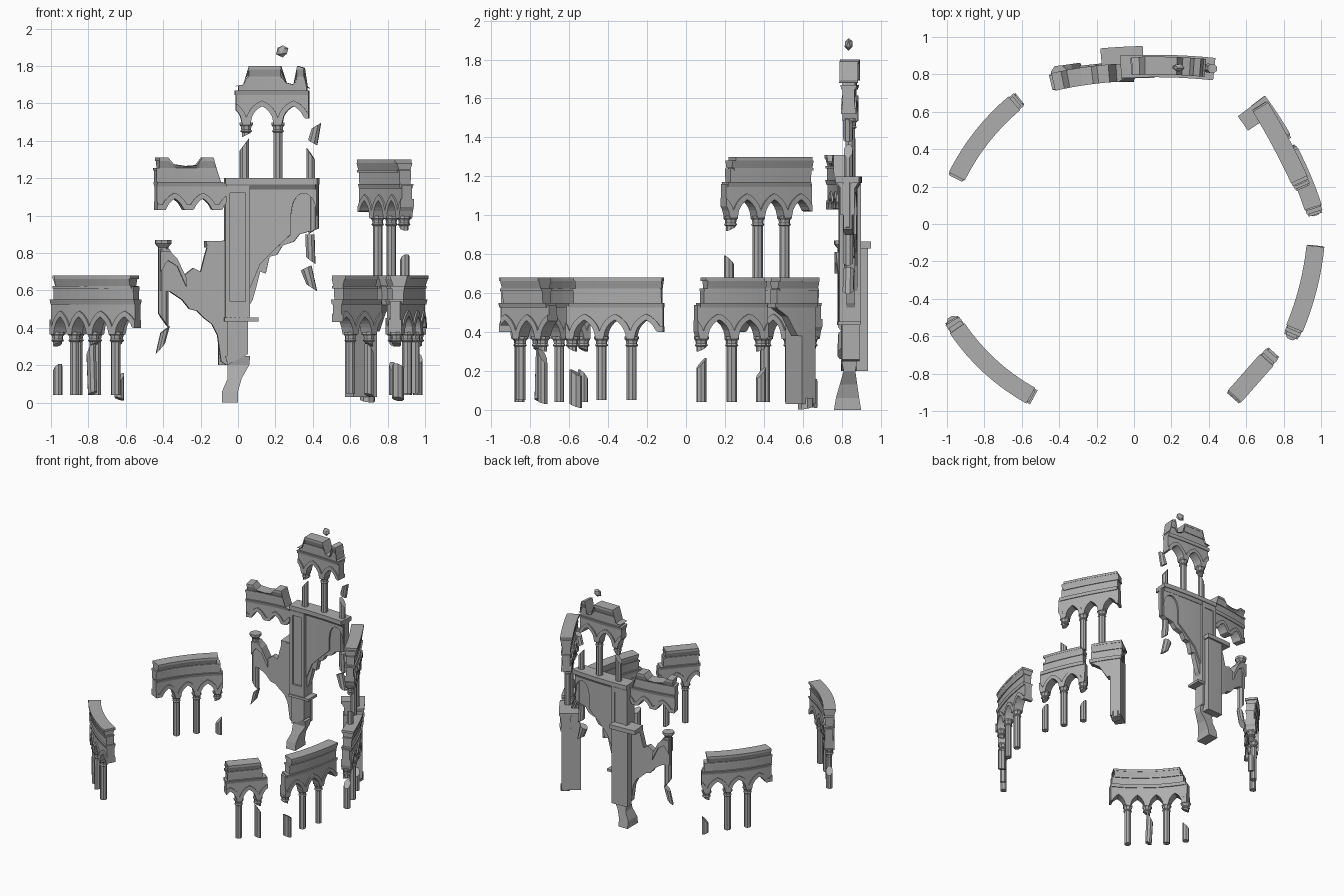
import bpy, bmesh, math, random
from mathutils import Vector

random.seed(4)
if "Cube" in bpy.data.objects:
    bpy.data.objects.remove(bpy.data.objects["Cube"])

stone = bpy.data.materials.new("grey_stone")
stone.use_nodes = True
GREY = (0.42, 0.42, 0.42, 1)
stone.diffuse_color = GREY
stone.node_tree.nodes["Principled BSDF"].inputs["Base Color"].default_value = GREY


def finish(name, bm):
    bmesh.ops.recalc_face_normals(bm, faces=bm.faces)
    mesh = bpy.data.meshes.new(name)
    bm.to_mesh(mesh)
    bm.free()
    mesh.materials.append(stone)
    bpy.context.collection.objects.link(bpy.data.objects.new(name, mesh))


class Frame:
    """Shallow arc in plan: s runs along it, d points away from the ring centre."""
    def __init__(self, p, q, sag, start=0.0):
        self.p, self.q, self.sag, self.start = Vector(p), Vector(q), sag, start
        self.length = (self.q - self.p).length
        t = (self.q - self.p) / self.length
        n = Vector((t.y, -t.x))
        self.n = n if n.dot(self.p + self.q) > 0 else -n

    def mid(self, s):
        t = (s - self.start) / self.length
        return self.p.lerp(self.q, t) + self.n * (4 * self.sag * t * (1 - t))

    def at(self, s, d, z):
        t = (self.mid(s + .01) - self.mid(s - .01)).normalized()
        n = Vector((t.y, -t.x))
        n = n if n.dot(self.n) > 0 else -n
        c = self.mid(s) + n * d
        return Vector((c.x, c.y, z))


def value(h, s):
    """Height from a number, a function or a broken line of points."""
    if callable(h):
        return h(s)
    if not isinstance(h, list):
        return h
    for (s0, z0), (s1, z1) in zip(h, h[1:]):
        if s <= s1:
            return z0 + (z1 - z0) * max(0, s - s0) / (s1 - s0)
    return h[-1][1]


def loft(name, sections):
    """Skin equal loops of points and close both ends."""
    bm = bmesh.new()
    loops = [[bm.verts.new(p) for p in sec] for sec in sections]
    n = len(loops[0])
    for a, b in zip(loops, loops[1:]):
        for i in range(n):
            bm.faces.new((a[i], a[(i + 1) % n], b[(i + 1) % n], b[i]))
    bm.faces.new(loops[0])
    bm.faces.new(loops[-1])
    finish(name, bm)


def strip(name, fr, a, b, bot, top, low, high=None, extra=()):
    """Masonry course along a frame; low and high are depth ranges."""
    high = high or low
    marks = {a, b} | {a + (b - a) * i / 8 for i in range(9)} | set(extra)
    for h in (bot, top):
        if isinstance(h, list):
            marks |= {p[0] for p in h}
    secs = []
    for s in sorted(m for m in marks if a <= m <= b):
        z1 = value(top, s)
        z0 = min(value(bot, s), z1 - .002)
        secs.append([fr.at(s, low[0], z0), fr.at(s, low[1], z0),
                     fr.at(s, high[1], z1), fr.at(s, high[0], z1)])
    loft(name, secs)


def column(name, fr, s, z0, z1, cut0=0, cut1=0, lean=0, r=.026):
    shaft(name, fr, s, [(r, z0, 0, cut0), (r, z1, lean, cut1)])


def shaft(name, fr, s, rings):
    """Octagonal rings of (radius, height, shift, tilt)."""
    secs = []
    for r, z, shift, tilt in rings:
        angles = [math.tau * (i + .5) / 8 for i in range(8)]
        secs.append([fr.at(s + shift + r * math.cos(w), r * math.sin(w), z + tilt * math.cos(w))
                     for w in angles])
    loft(name, secs)


def cornice(name, fr, a, b, top, worn=(0, 0), cap=9.0):
    """Stacked mouldings; worn ends step back towards the top."""
    cuts = [p[0] for p in cap] if isinstance(cap, list) else []
    for part, lo, hi, h0, h1, wear in (("string_course", .155, .13, .036, .043, .2),
                                       ("frieze", .13, .06, .032, .034, .6),
                                       ("lower_moulding", .07, .056, .04, .04, .8),
                                       ("cove", .056, .018, .034, .046, .9),
                                       ("top_slab", .018, 0, .048, .048, 1)):
        s0 = a + worn[0] * wear + random.uniform(-.006, .014)
        s1 = b - worn[1] * wear - random.uniform(-.006, .014)
        strip(f"{name}_{part}", fr, s0, s1, top - lo,
              lambda s, h=top - hi: min(h, value(cap, s)), (-h0, h0), (-h1, h1), cuts)


def arcade(name, fr, a, b, off, bay, top, floor, full=(), caps=(), worn=(0, 0), cap=9.0):
    """Pointed arches under a cornice; supports outside caps are broken haunches."""
    spring = top - .315
    w, rad = bay / 2 - .022, .11

    def curve(grow):
        def f(s):
            u = abs((((s - off) / bay) % 1) - .5) * bay
            z = spring + math.sqrt(max(0, (rad + grow) ** 2 - (u + rad - w) ** 2))
            whole = round((s - off) / bay) in caps
            return z if whole else max(z, spring + .035 + grow)
        return f

    steps = [off + i * bay / 16 for i in range(-32, 120)]
    for part, hi, h in (("spandrel", top - .14, .03), ("archivolt", curve(.028), .039)):
        strip(f"{name}_{part}", fr, a, b, curve(0), hi, (-h, h), extra=steps)
    cornice(name, fr, a, b, top, worn, cap)
    for k in caps:
        s = off + k * bay
        shaft(f"{name}_capital_{k}", fr, s,
              [(.027, spring - .04, 0, 0), (.034, spring - .034, 0, 0),
               (.028, spring - .024, 0, 0), (.03, spring - .01, 0, 0),
               (.038, spring, 0, 0), (.038, spring + .012, 0, 0)])
        if k in full:
            column(f"{name}_column_{k}", fr, s, floor, spring - .03)
        else:
            column(f"{name}_stub_{k}", fr, s, spring - .055, spring - .03, cut0=.012, r=.024)


# Four free-standing ground arcades
front_left = Frame((-.97, -.52), (-.53, -.93), .04)
arcade("front_left", front_left, -.01, .595, .01, .15, .68, .04,
       full=(1, 3), caps=(0, 1, 2, 3), worn=(.045, .02))
column("front_left_stump", front_left, .01, .04, .18, cut1=.03)
column("front_left_broken_column", front_left, .30, .05, .28, cut0=.01, cut1=.05, lean=-.01)

back_left = Frame((-.95, .25), (-.61, .67), .03)
arcade("back_left", back_left, -.005, .54, .02, .16, .68, .04,
       full=(1, 2), caps=(1, 2, 3), worn=(.0, .04))
column("back_left_stump", back_left, .51, .02, .13, cut0=-.01, cut1=.03)

right_front = Frame((.97, -.12), (.84, -.60), .02)
arcade("right_front", right_front, -.005, .50, 0, .16, .68, .05,
       full=(1, 2), caps=(1, 2, 3), worn=(0, .05))
column("right_front_stump", right_front, .46, .02, .19, cut0=.012, cut1=.02, r=.032)

front_right = Frame((.76, -.67), (.53, -.93), 0)
arcade("front_right", front_right, .02, .345, .09, .15, .68, .05,
       full=(1,), caps=(0, 1), worn=(.045, 0))
column("front_right_stump", front_right, .09, .04, .28, cut0=.01, cut1=.04)

# Right rear: two storeys, then a gap and a corner pier
right = Frame((.97, .05), (.66, .66), .03)
arcade("right_lower", right, 0, .385, .03, .165, .68, .04,
       full=(1,), caps=(0, 1, 2), worn=(.045, .02))
column("right_lower_stump", right, .03, .04, .24, cut1=.03)
column("right_lower_broken_column", right, .36, .04, .19, cut1=.03)
strip("corner_pier_haunch", right, .44, .66, [(.44, .52), (.5, .48), (.56, .38), (.66, .38)],
      .54, (-.03, .03))
cornice("corner_pier_cornice", right, .42, .68, .68, worn=(.02, 0))
strip("corner_pier", right, .585, .67, .03, .56, (-.12, .03))
strip("corner_pier_frieze", right, .59, .67, .54, .62, (-.11, .03))
strip("corner_pier_cove", right, .59, .67, .62, .66, (-.11, .03), (-.13, .045))
strip("corner_pier_cap", right, .58, .68, .66, .68, (-.135, .048))
column("corner_pier_foot", right, .63, .01, .06, cut0=.01, r=.04)
right_high = Frame((.965, .05), (.655, .66), .015)
arcade("right_upper", right_high, .155, .65, .195, .155, 1.3, .68,
       full=(1, 2), caps=(0, 1, 2), worn=(.04, 0))
column("right_upper_stump", right_high, .185, .68, .77, cut1=-.025)

# Back wall, where s equals x
back = Frame((-.43, .80), (.43, .83), .03, -.43)
strip("right_wall", back, .05, .43,
      [(.05, .5), (.08, .55), (.1, .62), (.12, .7), (.15, .69), (.17, .78), (.21, .79),
       (.24, .84), (.3, .86), (.33, .9), (.4, .92), (.43, .93)], 1.17, (-.022, .022))
strip("right_wall_panel", back, .06, .285,
      [(.06, .6), (.12, .74), (.2, .82), (.285, .9)], 1.14, (-.034, .034))
blind = lambda s: 1.0 + math.sqrt(max(0, .0049 - (s - .355) ** 2)) * 1.7
strip("blind_arch", back, .285, .425, blind, 1.16, (-.036, .036),
      extra=[.285 + i * .01 for i in range(14)])
strip("left_wall", back, -.42, -.06,
      [(-.42, .6), (-.36, .59), (-.3, .55), (-.26, .5), (-.22, .49), (-.18, .45), (-.14, .42),
       (-.11, .36), (-.09, .22), (-.06, .2)],
      [(-.42, .82), (-.37, .82), (-.33, .76), (-.29, .68), (-.24, .72), (-.2, .7),
       (-.18, .78), (-.16, .85), (-.06, .87)], (-.024, .024))
strip("left_wall_arch", back, -.42, -.28, [(-.42, .7), (-.38, .76), (-.33, .73), (-.28, .62)],
      [(-.42, .81), (-.37, .81), (-.33, .77), (-.28, .67)], (-.04, .04))

# Pilaster with raised rails round its panel
strip("pilaster", back, -.065, .06, .44, 1.17, (-.042, .045))
for label, s0, s1, z0, z1 in (("left_rail", -.07, -.045, .45, 1.16), ("right_rail", .04, .065, .45, 1.16),
                              ("top_rail", -.05, .045, 1.12, 1.16), ("bottom_rail", -.05, .045, .45, .54)):
    strip("pilaster_" + label, back, s0, s1, z0, z1, (-.058, .052))
strip("pilaster_base", back, -.075, .11, .435, .455, (-.066, .05))
strip("lower_pier", back, -.06, .055, [(-.06, .2), (.055, .26)], .44, (-.045, .045))
strip("floor_slab", back, -.07, .43, 1.165, 1.2, (-.062, .058))
strip("floor_moulding", back, -.07, .42, 1.14, 1.165, (-.038, .038), (-.055, .052))


def box(x0, x1, y0, y1, z):
    return [(x0, y0, z), (x1, y0, z), (x1, y1, z), (x0, y1, z)]


loft("broken_foot", [box(-.085, 0, .76, .90, 0), box(-.085, .0, .77, .89, .06),
                     box(-.055, .02, .79, .88, .13), box(-.055, .06, .81, .87, .2),
                     box(-.07, .065, .80, .88, .25)])
strip("rear_buttress", back, -.1, .04, .2, .84, (.03, .09))
strip("rear_buttress_cap", back, -.17, .05, .83, .865, (-.02, .105))

# Broken shafts along the edges of the wall
column("left_edge_shaft", back, -.40, .44, .80, cut0=-.04, r=.028)
shaft("left_edge_capital", back, -.40,
      [(.028, .80, 0, 0), (.028, .83, 0, 0), (.045, .85, 0, 0), (.045, .87, 0, 0)])
column("left_fallen_shaft", back, -.415, .29, .39, cut0=.03, cut1=.02, lean=.025)
column("right_edge_shaft", back, .405, .92, 1.17, cut0=.02, r=.028)
column("right_edge_fragment", back, .39, .76, .90, cut0=-.02, lean=-.005)
column("right_fallen_shaft", back, .395, .615, .72, cut0=-.02, cut1=.015, lean=-.03, r=.03)

# Upper left arcade, hanging beside the pilaster
upper_left = Frame((-.45, .755), (-.05, .81), .01, -.45)
arcade("upper_left", upper_left, -.44, -.06, -.42, .155, 1.31, 1.0,
       cap=[(-.46, 1.31), (-.38, 1.31), (-.35, 1.275), (-.28, 1.265), (-.22, 1.27), (-.19, 1.31),
            (-.13, 1.31), (-.11, 1.24), (-.09, 1.18), (-.05, 1.17)])

# Top arcade and loose pieces
arcade("tower", back, -.01, .38, .045, .17, 1.8, 1.2, full=(1,), caps=(0, 1),
       cap=[(-.03, 1.69), (.03, 1.7), (.06, 1.8), (.23, 1.8), (.26, 1.71), (.3, 1.7),
            (.32, 1.8), (.355, 1.79), (.37, 1.69), (.4, 1.67)])
column("tower_left_stump", back, .035, 1.2, 1.38, cut1=.035)
column("tower_right_stump", back, .39, 1.2, 1.33, cut1=-.035, r=.024)
column("tower_loose_shaft", back, .40, 1.39, 1.48, cut0=-.015, cut1=.015, lean=.02)

bm = bmesh.new()
bmesh.ops.create_icosphere(bm, subdivisions=1, radius=.036)
for v in bm.verts:
    v.co = v.co * random.uniform(.8, 1.15) + Vector((.24, .835, 1.88))
    v.co.y = .835 + (v.co.y - .835) * .7
finish("loose_rock", bm)
